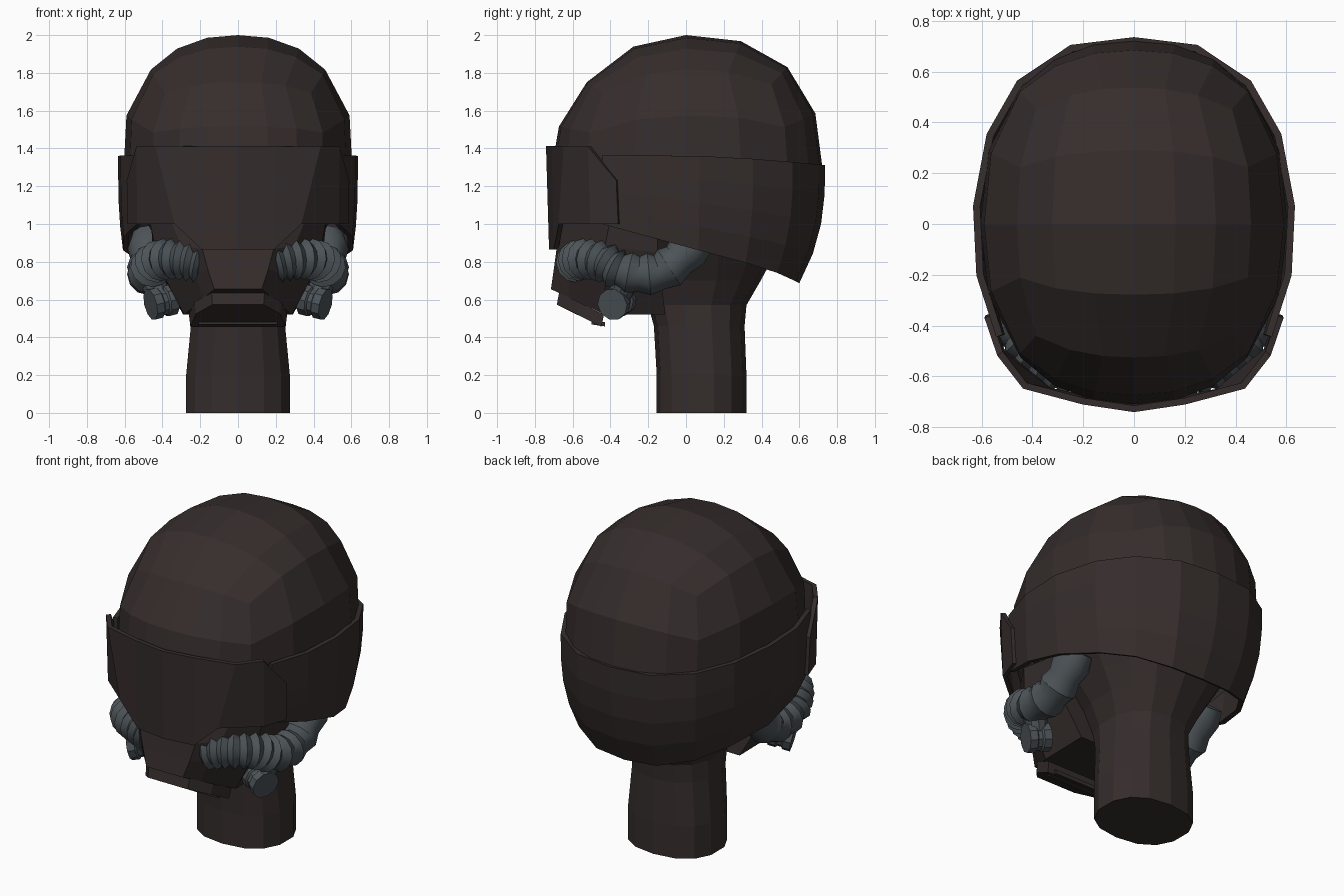
import bpy, bmesh, math
from mathutils import Vector

if "Cube" in bpy.data.objects:
    bpy.data.objects.remove(bpy.data.objects["Cube"])


def material(name, rgb):
    m = bpy.data.materials.new(name)
    m.diffuse_color = (*rgb, 1)
    m.use_nodes = True
    m.node_tree.nodes["Principled BSDF"].inputs["Base Color"].default_value = m.diffuse_color
    return m


BROWN = material("dark_brown", (0.036, 0.0262, 0.0255))
GREY = material("hose_grey", (0.073, 0.087, 0.096))


def finish(name, bm, mat):
    bmesh.ops.recalc_face_normals(bm, faces=bm.faces)
    me = bpy.data.meshes.new(name)
    bm.to_mesh(me)
    bm.free()
    me.materials.append(mat)
    ob = bpy.data.objects.new(name, me)
    bpy.context.collection.objects.link(ob)
    return ob


def loft(name, rings, mat, closed=True, caps=True, thick=0):
    """Skin a list of equally long point rings."""
    bm = bmesh.new()
    rows = [[bm.verts.new(p) for p in r] for r in rings]
    n = len(rows[0])
    for a, b in zip(rows, rows[1:]):
        for i in range(n if closed else n - 1):
            j = (i + 1) % n
            bm.faces.new((a[i], a[j], b[j], b[i]))
    if caps:
        bm.faces.new(rows[0])
        bm.faces.new(rows[-1])
    ob = finish(name, bm, mat)
    if thick:
        mod = ob.modifiers.new("thickness", "SOLIDIFY")
        mod.thickness, mod.offset = thick, 0
        mod.use_even_offset = True
    return ob


def both(half):
    """Mirror a half outline that starts at (or nearest) the centre line."""
    return [(-x, y, z) for x, y, z in reversed(half) if x > 0] + list(half)


def smooth(ob, angle):
    bpy.ops.object.select_all(action="DESELECT")
    ob.select_set(True)
    bpy.context.view_layer.objects.active = ob
    bpy.ops.object.shade_smooth_by_angle(angle=math.radians(angle))


# helmet dome: a gridded cube blown up to a boxy ellipsoid
bm = bmesh.new()
bmesh.ops.create_cube(bm, size=2)
for axis, n in ((0, 6), (1, 4), (2, 4)):
    for i in range(1, n):
        co, no = Vector(), Vector()
        co[axis], no[axis] = 2 * i / n - 1, 1
        bmesh.ops.bisect_plane(bm, geom=bm.verts[:] + bm.edges[:] + bm.faces[:],
                               plane_co=co, plane_no=no)
P = 2.3
for v in bm.verts:
    d = Vector([math.tan(c * math.pi / 4) for c in v.co])
    k = sum(abs(c) ** P for c in d) ** (-1 / P)
    x, y, z = d.x * k * 0.605, d.y * k * 0.71, d.z * k * 0.70
    if z > 0.05:                       # brow slopes lower than the back
        z += (-.33 if y < 0 else .06) * y * y * z / .7
    v.co = (x * (1.03 if z > .05 else 1), y + (.012 if y > .1 else 0), z + 1.3)
bmesh.ops.delete(bm, geom=[v for v in bm.verts if v.co.z < 0.98], context="VERTS")
finish("helmet_dome", bm, BROWN)

# neck flaring into the underside of the head: z, half width, front y, back y
NECK = [(0, .275, -.155, .32), (.2, .275, -.155, .32), (.46, .25, -.17, .31),
        (.57, .245, -.20, .32), (.70, .30, -.25, .395), (.82, .37, -.33, .46),
        (1.0, .48, -.48, .56), (1.2, .55, -.60, .66)]
rings = []
for z, w, f, b in NECK:
    ring = []
    for i in range(14):
        a = 2 * math.pi * (i + .5) / 14
        c, s = math.cos(a), math.sin(a)
        ring.append((math.copysign(abs(c) ** .85, c) * w * 1.02,
                     (f + b) / 2 + math.copysign(abs(s) ** .85, s) * (b - f) / 2, z))
    rings.append(ring)
loft("neck", rings, BROWN)

# lower helmet band wrapping the sides and back
PLAN = [(0, .722), (.245, .692), (.45, .555), (.567, .35), (.62, .07), (.607, -.2), (.53, -.44)]
rings = []
for t in (0, .25, .5, .75, 1):
    half = []
    for x, y in PLAN:
        top = 1.362 - .05 * max(0, y / .722) ** 1.5
        low = .88 - .275 * y * (.84 if y > 0 else 1) - max(0, y - .5) * .09
        z = top + t * (low - top)
        k = 1 - .17 * (max(0, 1.25 - z) / .535) ** 2.3
        half.append((x * (k if y > .1 else (k + 1) / 2), y * k if y > 0 else y, z))
    rings.append(both(half))
loft("helmet_band", rings, BROWN, closed=False, caps=False, thick=.028)

# wraparound visor
TOP = [(0, -.728, 1.412), (.2, -.698, 1.412), (.43, -.637, 1.41), (.528, -.51, 1.41), (.577, -.365, 1.23)]
LOW = [(0, -.712, .866), (.19, -.688, .866), (.33, -.662, 1.0), (.522, -.50, 1.0), (.572, -.355, 1.0)]
loft("visor", [both(TOP), both(LOW)], BROWN, closed=False, caps=False, thick=.026)

# breathing mask over the mouth, rising behind the visor
loft("mask", [both([(.17, -.655, 1.03), (.36, -.56, 1.03), (.47, -.40, 1.03), (.46, -.15, 1.0)]),
              both([(.19, -.685, .87), (.30, -.60, .88), (.44, -.43, .88), (.45, -.15, .85)]),
              both([(.16, -.70, .76), (.23, -.62, .74), (.38, -.43, .70), (.39, -.13, .70)]),
              both([(.125, -.715, .655), (.18, -.62, .61), (.285, -.43, .52), (.29, -.11, .52)])], BROWN)

# sloping chin lip below the mask, with a thin ridge on its rear edge
lip = [(.14, -.672, .637), (.23, -.57, .588), (.26, -.435, .52)]
loft("chin_lip", [both(lip), both([(x * .97, y - .012, z - .064) for x, y, z in lip])], BROWN)
loft("chin_ridge", [both([(.21, -.50, .482), (.21, -.43, .482)]),
                    both([(.21, -.50, .468), (.21, -.43, .458)])], BROWN)


def tube(name, points, radii, sides, mat):
    """Sweep circles of varying radius along a path."""
    rings = []
    for i, p in enumerate(points):
        t = (points[min(i + 1, len(points) - 1)] - points[max(i - 1, 0)]).normalized()
        u = t.cross(Vector((0, 0, 1))).normalized()
        w = u.cross(t)
        rings.append([p + radii[i] * (math.cos(a) * u + math.sin(a) * w)
                      for a in (2 * math.pi * k / sides for k in range(sides))])
    ob = loft(name, rings, mat)
    smooth(ob, 32)
    return ob


def spline(ctrl, steps):
    """Catmull-Rom samples with a step count for each span."""
    c = [2 * ctrl[0] - ctrl[1]] + ctrl + [2 * ctrl[-1] - ctrl[-2]]
    out = []
    for i, n in enumerate(steps):
        a, b, d, e = c[i:i + 4]
        for k in range(n):
            t = k / n
            out.append(.5 * (2 * b + (d - a) * t + (2 * a - 5 * b + 4 * d - e) * t * t
                             + (3 * b - a - 3 * d + e) * t ** 3))
    return out + [ctrl[-1]]


HOSE = [(.19, -.585, .79), (.28, -.565, .81), (.37, -.52, .815), (.435, -.44, .80),
        (.47, -.35, .755), (.475, -.25, .735), (.475, -.14, .745), (.475, -.04, .81), (.47, .07, .93)]
for side, s in (("right", 1), ("left", -1)):
    # ribbed hose from the mask to the underside of the band
    pts = spline([Vector((s * x, y, z)) for x, y, z in HOSE], [4, 4, 4, 4, 2, 2, 2, 2])
    radii = [(.084 if i % 2 == 0 else .11) if i < 18 else (.094 if i % 2 == 0 else .112)
             for i in range(len(pts))]
    tube(side + "_hose", pts, radii, 12, GREY)
    # round filter cap with a groove, and the stub that joins it to the hose
    c, ax = Vector((s * .405, -.365, .588)), Vector((s * .88, -.38, -.22)).normalized()
    tube(side + "_filter_cap", [c + ax * d for d in (-.065, -.02, -.012, .012, .02, .065)],
         [.085, .085, .074, .074, .085, .085], 10, GREY)
    tube(side + "_filter_stub", [Vector((s * .46, -.31, .72)), c], [.07, .06], 10, GREY)
